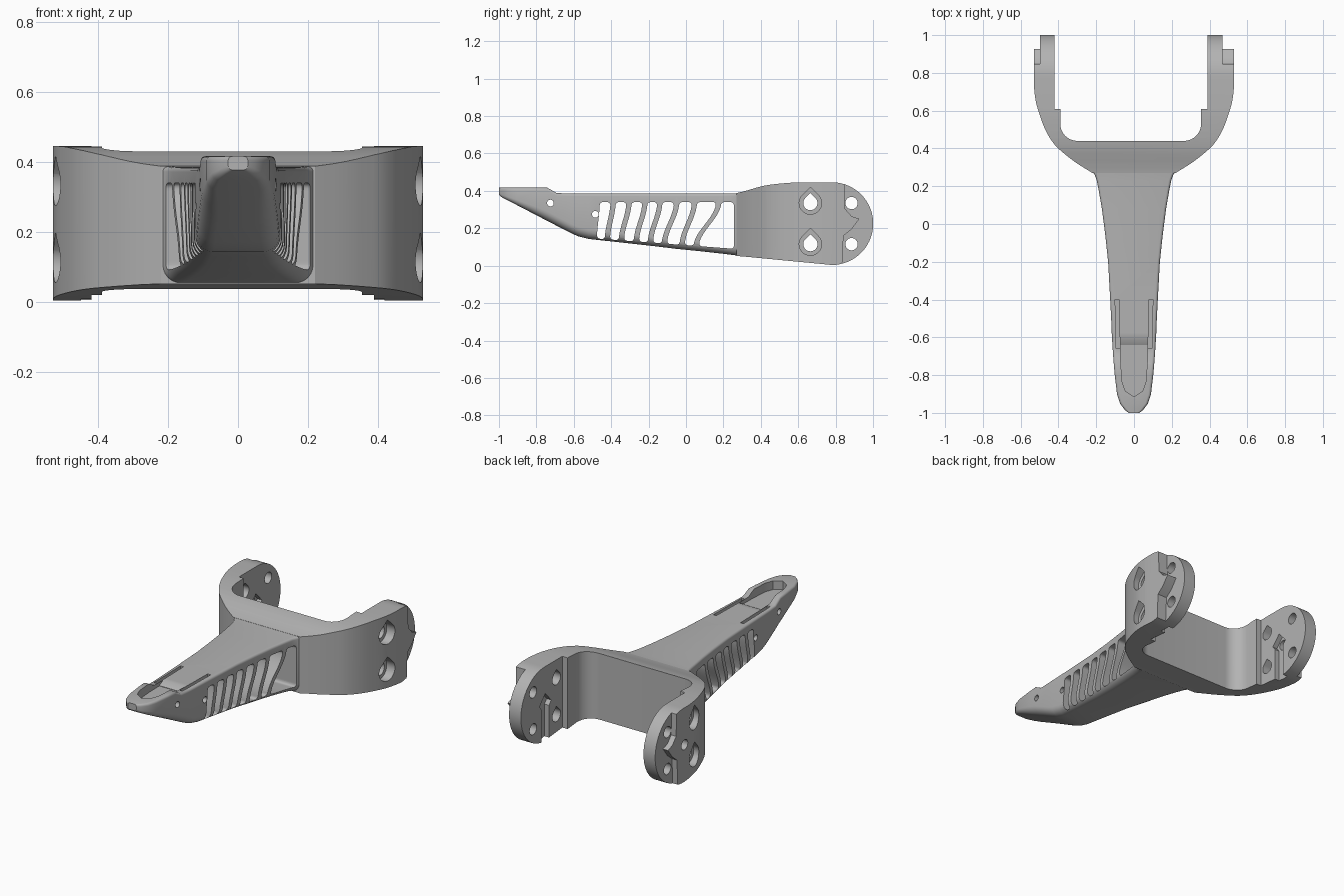
import bpy, bmesh, math
from mathutils import Vector

if "Cube" in bpy.data.objects:
    bpy.data.objects.remove(bpy.data.objects["Cube"])

grey = bpy.data.materials.new("plain grey")
grey.use_nodes = True
grey.diffuse_color = (0.45, 0.45, 0.45, 1)
grey.node_tree.nodes["Principled BSDF"].inputs["Base Color"].default_value = (0.45, 0.45, 0.45, 1)


def make(name, bm):
    bmesh.ops.recalc_face_normals(bm, faces=bm.faces)
    mesh = bpy.data.meshes.new(name)
    bm.to_mesh(mesh)
    bm.free()
    ob = bpy.data.objects.new(name, mesh)
    bpy.context.collection.objects.link(ob)
    return ob


def prism(name, pts, axis, lo, hi):
    """Extrude an outline: (x, y) along z, or (y, z) along x."""
    bm = bmesh.new()
    place = (lambda a, b, c: (a, b, c)) if axis == "z" else (lambda a, b, c: (c, a, b))
    rings = [[bm.verts.new(place(a, b, c)) for a, b in pts] for c in (lo, hi)]
    bm.faces.new(rings[0])
    bm.faces.new(rings[1])
    for i in range(len(pts)):
        j = (i + 1) % len(pts)
        bm.faces.new((rings[0][i], rings[0][j], rings[1][j], rings[1][i]))
    return make(name, bm)


def apply(ob, mod):
    bpy.context.view_layer.objects.active = ob
    bpy.ops.object.modifier_apply(modifier=mod.name)


def boolean(ob, tool, operation="DIFFERENCE"):
    mod = ob.modifiers.new("cut", "BOOLEAN")
    mod.operation, mod.solver, mod.object = operation, "EXACT", tool
    apply(ob, mod)
    bpy.data.objects.remove(tool)


def spline(keys, steps):
    """Smooth curve through key tuples."""
    k = [Vector(p) for p in keys]
    k = [k[0]] + k + [k[-1]]
    out = []
    for a, b, c, d in zip(k, k[1:], k[2:], k[3:]):
        for s in range(steps):
            t = s / steps
            out.append(0.5 * (2 * b + (c - a) * t + (2 * a - 5 * b + 4 * c - d) * t * t
                              + (3 * b - a - 3 * c + d) * t ** 3))
    return [tuple(p) for p in out] + [tuple(k[-1])]


def arc(cx, cy, r, start, end, n=10):
    angles = [math.radians(start + (end - start) * i / n) for i in range(n + 1)]
    return [(cx + r * math.cos(a), cy + r * math.sin(a)) for a in angles]


def circle(cy, cz, r):
    return arc(cy, cz, r, 0, 345, 23)


def teardrop(cy, cz, r):
    return arc(cy, cz, r, 135, 405, 20) + [(cy, cz + r * 1.41)]


# Yoke: plan outline crossed with side outline
outer = spline([(.22, .27), (.3, .32), (.36, .365), (.42, .42), (.465, .49),
                (.497, .57), (.52, .65), (.53, .73)], 4) + [(.53, 1.05)]


def inner(wall, lip):
    corner = [(x, y) for x, y in arc(lip - .09, .53, .09, 0, -90)]
    return [(wall, 1.05), (wall, .61), (lip, .61)] + corner


right_half = outer + inner(.39, .355)
left_half = [(-x, y) for x, y in outer + inner(.42, .39)]
yoke = prism("yoke", right_half + left_half[::-1], "z", -.1, .6)
side = (spline([(.2, .375), (.3, .395), (.42, .428), (.55, .443), (.65, .446)], 4)
        + arc(.78, .225, .221, 90, -90, 36) + [(.3, .05), (.2, .055)])
boolean(yoke, prism("side_outline", side, "x", -1, 1), "INTERSECT")

# Stepped chevron outside, house-shaped groove inside, on both cheeks
chevron = [(.83, -.1), (.842, .16), (.885, .195), (.927, .25), (.885, .265), (.85, .305), (.842, .6),
           (1.2, .6), (1.2, -.1)]
house = [(.735, -.1), (.735, .2), (.715, .225), (.77, .285), (.825, .225), (.805, .2), (.805, -.1)]
for s, wall, step in ((1, .39, .468), (-1, .42, .497)):
    boolean(yoke, prism("step_cutter", chevron, "x", *sorted((s * step, s * .7))))
    boolean(yoke, prism("groove_cutter", house, "x", *sorted((s * .3, s * (wall + .03)))))
    # Bolt holes
    for z in (.115, .335):
        boolean(yoke, prism("bore", teardrop(.665, z, .06), "x", *sorted((s * .475, s * .7))))
        boolean(yoke, prism("bolt_hole", teardrop(.665, z, .038), "x", *sorted((s * .3, s * .7))))
        boolean(yoke, prism("rear_hole", circle(.885, z, .033), "x", *sorted((s * .3, s * .7))))
boolean(yoke, prism("pivot_hole", circle(.77, .225, .03), "x", -.7, -.3))

# Arm: lofted rounded sections given as (y, half width, bottom, top)
stations = [(-1, .028, .378, .417), (-.985, .048, .366, .417), (-.95, .074, .348, .417),
            (-.9, .09, .322, .417), (-.8, .102, .27, .417), (-.742, .107, .24, .417),
            (-.69, .111, .213, .388), (-.61, .116, .172, .386), (-.575, .118, .157, .386),
            (-.52, .12, .143, .386), (-.4, .126, .13, .386), (-.2, .137, .108, .386),
            (-.05, .153, .09, .386), (.08, .17, .077, .386), (.18, .187, .066, .386),
            (.23, .197, .06, .387), (.26, .208, .056, .387), (.285, .225, .053, .388),
            (.36, .225, .053, .388)]
bm = bmesh.new()
rings = []
for y, w, b, t in stations:
    rb, rt = min(.05, .3 * (t - b), .5 * w), min(.014, .3 * (t - b))
    sect = (arc(w - rt, t - rt, rt, 0, 90, 4) + arc(rt - w, t - rt, rt, 90, 180, 4)
            + arc(rb - w, b + rb, rb, 180, 270, 6) + arc(w - rb, b + rb, rb, 270, 360, 6))
    rings.append([bm.verts.new((x, y, z)) for x, z in sect])
for r0, r1 in zip(rings, rings[1:]):
    for i in range(len(r0)):
        j = (i + 1) % len(r0)
        bm.faces.new((r0[i], r0[j], r1[j], r1[i]))
bm.faces.new(rings[0])
bm.faces.new(rings[-1])
arm = make("arm", bm)

# Curved side windows between slanted ribs: rib position at top and bottom
tops = [-.475, -.39, -.305, -.22, -.14, -.05, .045, .175, .27]
bottoms = [-.49, -.42, -.345, -.265, -.19, -.115, -.02, .055, .27]
rib, n = .014, 10


def edge(k, offset):
    pts = []
    for i in range(n + 1):
        t = i / n
        ease = t * t * (3 - 2 * t)
        y = bottoms[k] + (tops[k] - bottoms[k]) * ease + offset
        low = .145 - .075 * (y + .47)
        pts.append((y, low + (.34 - low) * t))
    return pts


for k in range(len(tops) - 1):
    window = prism("window_cutter", edge(k, rib) + edge(k + 1, -rib)[::-1], "x", -.4, .4)
    mod = window.modifiers.new("round", "BEVEL")
    mod.width, mod.segments, mod.limit_method, mod.angle_limit = .016, 4, "ANGLE", math.radians(45)
    apply(window, mod)
    boolean(arm, window)

# Cross pin holes
for y, z in ((-.725, .335), (-.485, .275)):
    boolean(arm, prism("pin_hole", circle(y, z, .018), "x", -.4, .4))

# Tip pocket with a ramp, and two narrow side grooves
half = [(.072, -.64), (.07, -.74), (.062, -.84), (.045, -.885)]
pocket = half + [(0, -.915)] + [(-x, y) for x, y in half[::-1]]
boolean(arm, prism("pocket_cutter", pocket, "z", .365, .6))
ramp = [(-.645, .365), (-.6, .387), (-.6, .5), (-.645, .5)]
boolean(arm, prism("ramp_cutter", ramp, "x", -.072, .072))
for s in (1, -1):
    groove = [(s * x, y) for x, y in ((.08, -.4), (.1, -.4), (.094, -.66), (.074, -.66))]
    boolean(arm, prism("groove_cutter", groove, "z", .345, .6))

# Finish
for ob in (yoke, arm):
    ob.data.materials.clear()
    ob.data.materials.append(grey)
    for p in ob.data.polygons:
        p.material_index = 0
    bpy.ops.object.select_all(action="DESELECT")
    ob.select_set(True)
    bpy.context.view_layer.objects.active = ob
    bpy.ops.object.shade_smooth_by_angle(angle=math.radians(30))
